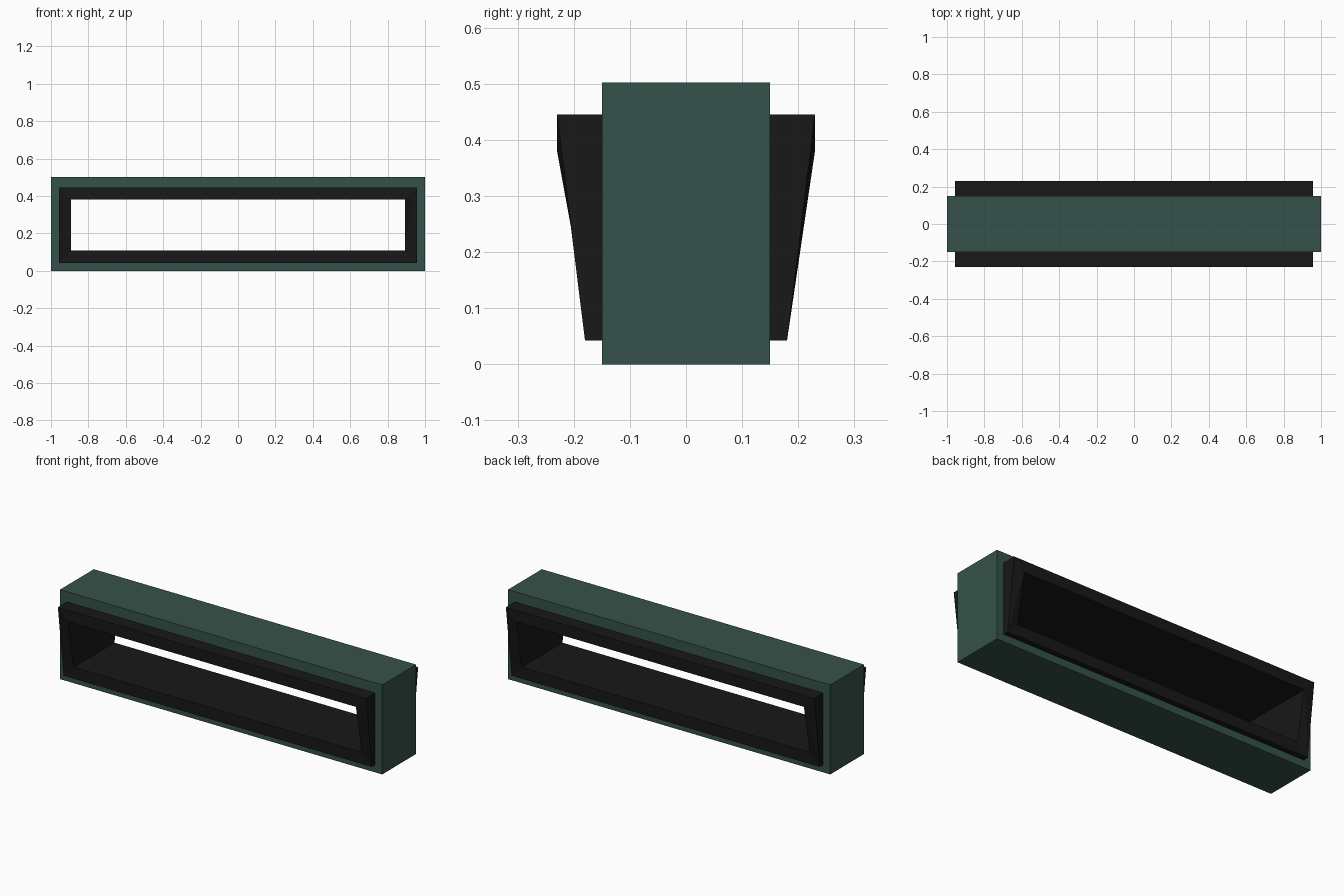
import bpy
import bmesh

if "Cube" in bpy.data.objects:
    bpy.data.objects.remove(bpy.data.objects["Cube"])


def material(name, color):
    mat = bpy.data.materials.new(name)
    mat.diffuse_color = color
    mat.use_nodes = True
    mat.node_tree.nodes["Principled BSDF"].inputs["Base Color"].default_value = mat.diffuse_color
    return mat


def rectangle(bm, half_width, bottom, top, y_bottom, y_top):
    """Four corners: bottom left, bottom right, top right, top left."""
    return [bm.verts.new(co) for co in (
        (-half_width, y_bottom, bottom), (half_width, y_bottom, bottom),
        (half_width, y_top, top), (-half_width, y_top, top))]


def opening(name, outer, inner, y_bottom, y_top, mat):
    """Rectangular tube whose front and back may lean outwards at the top."""
    bm = bmesh.new()
    loops = []
    for side in (-1, 1):
        for size in (outer, inner):
            loops.append(rectangle(bm, *size, side * y_bottom, side * y_top))
    front_out, front_in, back_out, back_in = loops
    for a, b in ((front_out, front_in), (back_out, back_in),
                 (front_out, back_out), (front_in, back_in)):
        for i in range(4):
            j = (i + 1) % 4
            quad = (a[i], a[j], b[j], b[i])
            twisted = y_bottom != y_top and i in (1, 3)
            if twisted and a in (front_out, back_out) and b in (front_in, back_in):
                # leaning jamb: choose which way the twisted face folds
                top_first = (i == 1) == (a is front_out)
                o_low, o_high = (a[i], a[j]) if i == 1 else (a[j], a[i])
                n_low, n_high = (b[i], b[j]) if i == 1 else (b[j], b[i])
                if a is front_out:
                    bm.faces.new((o_high, n_high, n_low))
                    bm.faces.new((o_high, n_low, o_low))
                else:
                    bm.faces.new((n_high, o_high, o_low))
                    bm.faces.new((n_high, o_low, n_low))
            else:
                bm.faces.new(quad)
    bmesh.ops.recalc_face_normals(bm, faces=bm.faces)
    mesh = bpy.data.meshes.new(name)
    bm.to_mesh(mesh)
    bm.free()
    obj = bpy.data.objects.new(name, mesh)
    bpy.context.collection.objects.link(obj)
    mesh.materials.append(mat)
    return obj


green = material("dark_green", (0.036, 0.084, 0.067, 1))
black = material("black", (0.009, 0.009, 0.009, 1))

# sizes are (half width, bottom, top)
FRAME = (0.957, 0.042, 0.445)

# straight wall block around the opening
opening("wall_block", (1.0, 0.0, 0.502), FRAME, 0.15, 0.15, green)

# window frame, projecting further at the top on both faces
opening("window_frame", FRAME, (0.893, 0.107, 0.381), 0.18, 0.23, black)
